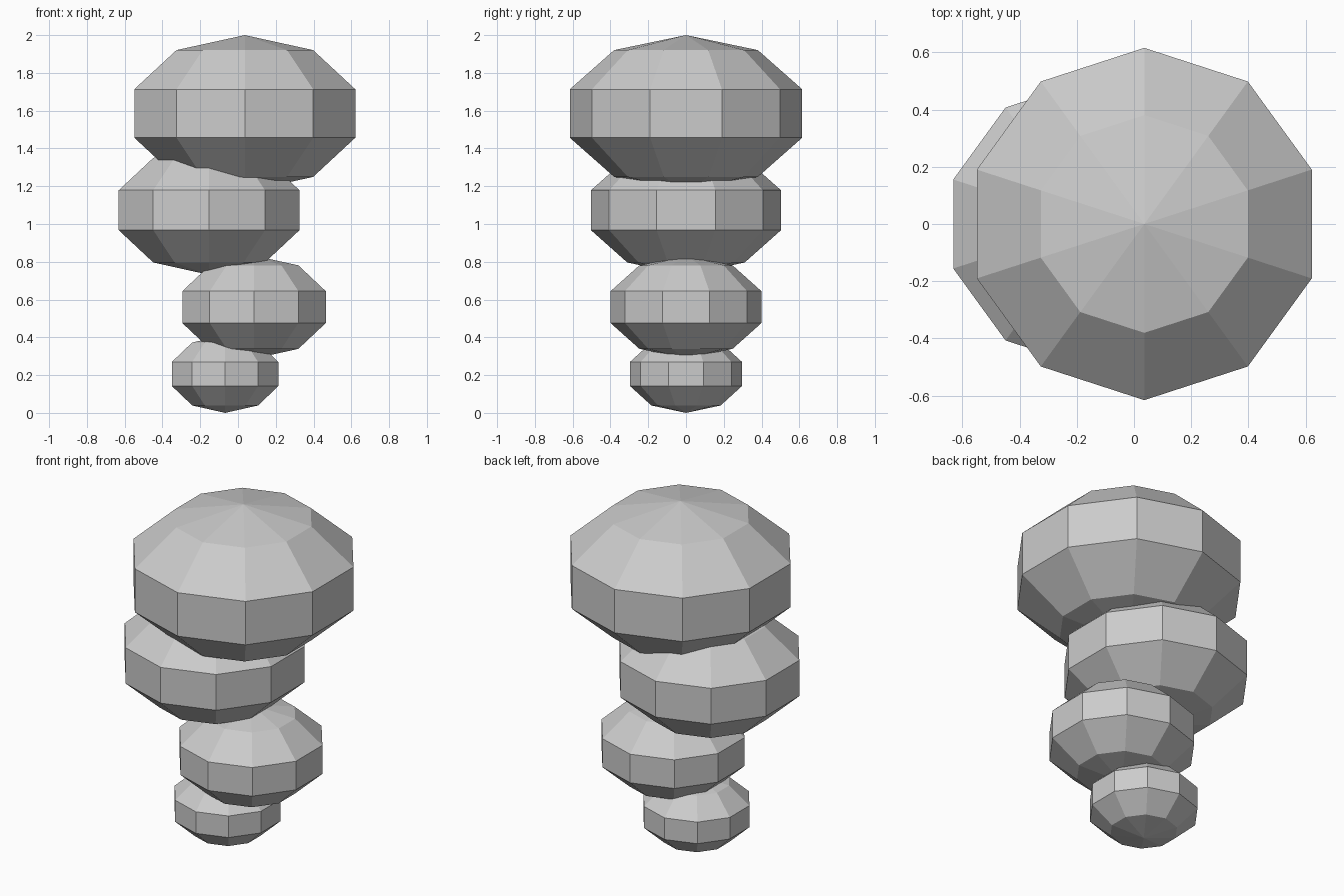
import bpy

if "Cube" in bpy.data.objects:
    bpy.data.objects.remove(bpy.data.objects["Cube"])

# Flattened low-poly stones: name, x centre, z centre, radius, half height
STONES = [
    ("bottom_stone", -0.068, 0.206, 0.312, 0.206),
    ("lower_stone", 0.085, 0.56, 0.42, 0.273),
    ("upper_stone", -0.153, 1.073, 0.529, 0.342),
    ("top_stone", 0.036, 1.585, 0.647, 0.415),
]


def add_stone(name, x, z, radius, half_height):
    bpy.ops.mesh.primitive_uv_sphere_add(segments=10, ring_count=5, radius=1,
                                         location=(x, 0, z))
    stone = bpy.context.object
    stone.name = name
    stone.scale = (radius, radius, half_height)
    # Turn so that a vertex lies on the x axis, and bake the scale
    bpy.ops.object.transform_apply(location=False, rotation=True, scale=True)
    bpy.ops.object.shade_flat()


# Wobbly stack, smallest at the bottom
for spec in STONES:
    add_stone(*spec)
